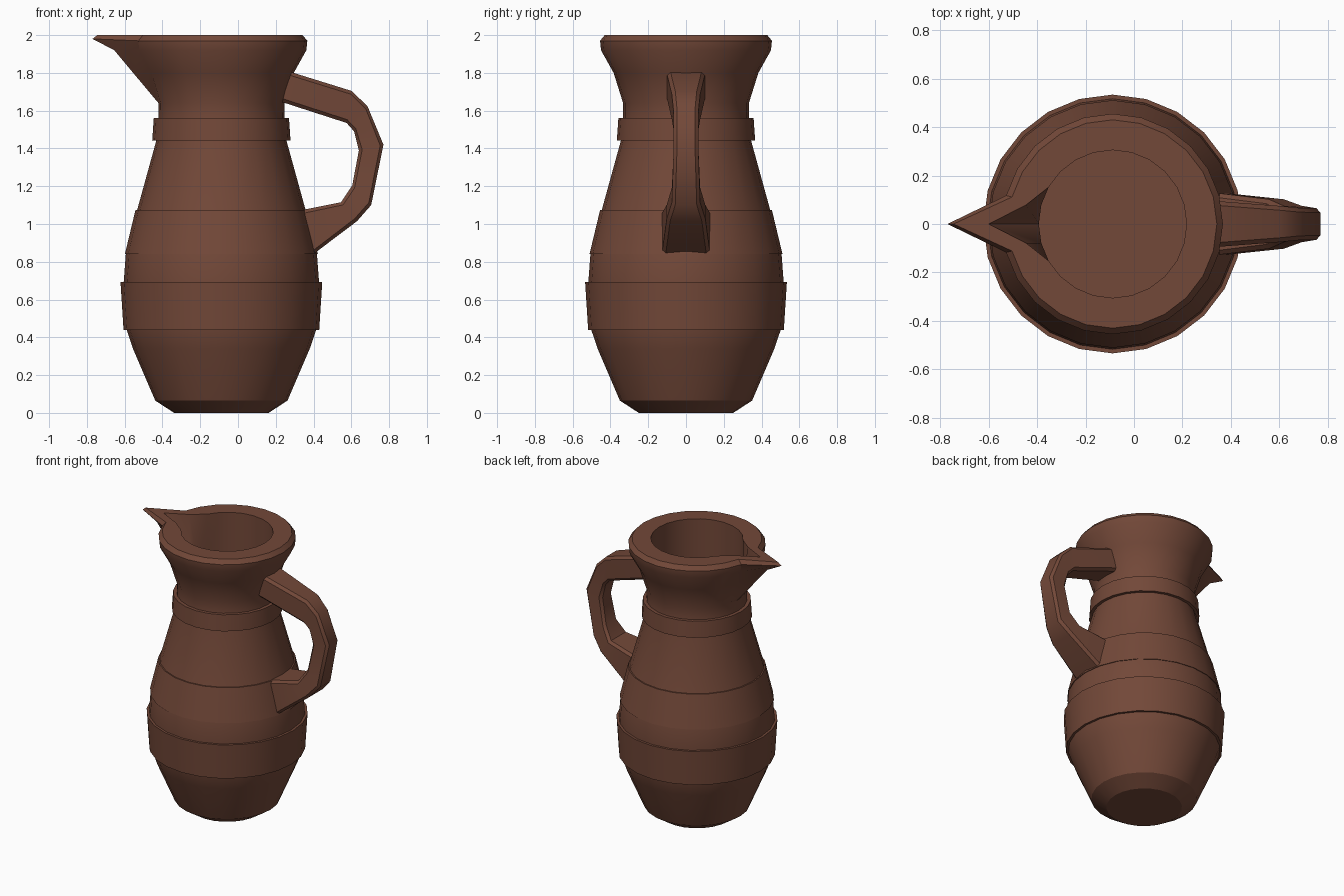
import bpy, bmesh, math
from mathutils import Vector

if "Cube" in bpy.data.objects:
    bpy.data.objects.remove(bpy.data.objects["Cube"])

SIDES = 24
AXIS_X = -0.088

clay = bpy.data.materials.new("clay")
clay.diffuse_color = (0.17, 0.065, 0.04, 1)
clay.use_nodes = True
clay.node_tree.nodes["Principled BSDF"].inputs["Base Color"].default_value = clay.diffuse_color


def finish(name, bm, angle):
    bmesh.ops.recalc_face_normals(bm, faces=bm.faces)
    mesh = bpy.data.meshes.new(name)
    bm.to_mesh(mesh)
    bm.free()
    mesh.materials.append(clay)
    obj = bpy.data.objects.new(name, mesh)
    bpy.context.collection.objects.link(obj)
    bpy.ops.object.select_all(action='DESELECT')
    obj.select_set(True)
    bpy.context.view_layer.objects.active = obj
    bpy.ops.object.shade_smooth_by_angle(angle=math.radians(angle))
    return obj


def bridge(bm, a, b):
    n = len(a)
    for i in range(n):
        bm.faces.new((a[i], a[(i + 1) % n], b[(i + 1) % n], b[i]))


def lathe(bm, profile):
    """Spin (radius, z) points round the jug axis; column 0 points to the spout (-x)."""
    rings = []
    for r, z in profile:
        ring = []
        for i in range(SIDES):
            a = math.pi + 2 * math.pi * i / SIDES
            ring.append(bm.verts.new((AXIS_X + r * math.cos(a), r * math.sin(a), z)))
        rings.append(ring)
    for a, b in zip(rings, rings[1:]):
        bridge(bm, a, b)
    return rings


# Hollow body: up the outside, over the rim, down the inside
profile = [(0.25, 0), (0.35, 0.065), (0.468, 0.34), (0.505, 0.45), (0.518, 0.68),
           (0.506, 0.84), (0.447, 1.07), (0.345, 1.44), (0.334, 1.56), (0.333, 1.64),
           (0.383, 1.8), (0.45, 1.92), (0.455, 1.97), (0.43, 2.0),
           (0.305, 2.0), (0.305, 1.65), (0.305, 0.1)]
bm = bmesh.new()
rings = lathe(bm, profile)
bm.faces.new(rings[0])
bm.faces.new(rings[-1])

# Spout: pull the -x column of the neck and rim outwards
for k, x in {10: -0.555, 11: -0.655, 12: -0.77, 13: -0.745, 14: -0.60}.items():
    rings[k][0].co.x = x
rings[12][0].co.z = 1.98
for i in (1, -1):
    rings[14][i].co.x = -0.445
finish("jug_body", bm, 30)

# Raised bands: closed rings wrapped round the body
bands = {
    "lower_band": [(0.49, 0.44), (0.518, 0.44), (0.534, 0.692), (0.49, 0.692)],
    "middle_band": [(0.43, 0.84), (0.511, 0.84), (0.455, 1.073), (0.43, 1.073)],
    "neck_band": [(0.32, 1.443), (0.366, 1.443), (0.358, 1.56), (0.32, 1.56)],
}
for name, pts in bands.items():
    bm = bmesh.new()
    rings = lathe(bm, pts)
    bridge(bm, rings[-1], rings[0])
    finish(name, bm, 30)

# Handle: sections given as outer (x, z), inner (x, z), half width
sections = [((0.275, 1.806), (0.235, 1.645), 0.10),
            ((0.60, 1.705), (0.575, 1.535), 0.075),
            ((0.685, 1.625), (0.615, 1.49), 0.067),
            ((0.77, 1.42), (0.64, 1.39), 0.065),
            ((0.705, 1.10), (0.605, 1.205), 0.075),
            ((0.63, 1.015), (0.545, 1.115), 0.102),
            ((0.385, 0.83), (0.345, 1.075), 0.127)]
bm = bmesh.new()
loops = []
C = 0.018
for o, i, w in sections:
    outer, inner = Vector((o[0], 0, o[1])), Vector((i[0], 0, i[1]))
    d = (outer - inner).normalized() * C
    side = Vector((0, 1, 0))
    loop = [outer + side * (w - C), outer - d + side * w,
            inner + d + side * w, inner + side * (w - C),
            inner - side * (w - C), inner + d - side * w,
            outer - d - side * w, outer - side * (w - C)]
    loops.append([bm.verts.new(p) for p in loop])
for a, b in zip(loops, loops[1:]):
    bridge(bm, a, b)
bm.faces.new(loops[0])
bm.faces.new(loops[-1])
finish("handle", bm, 35)
